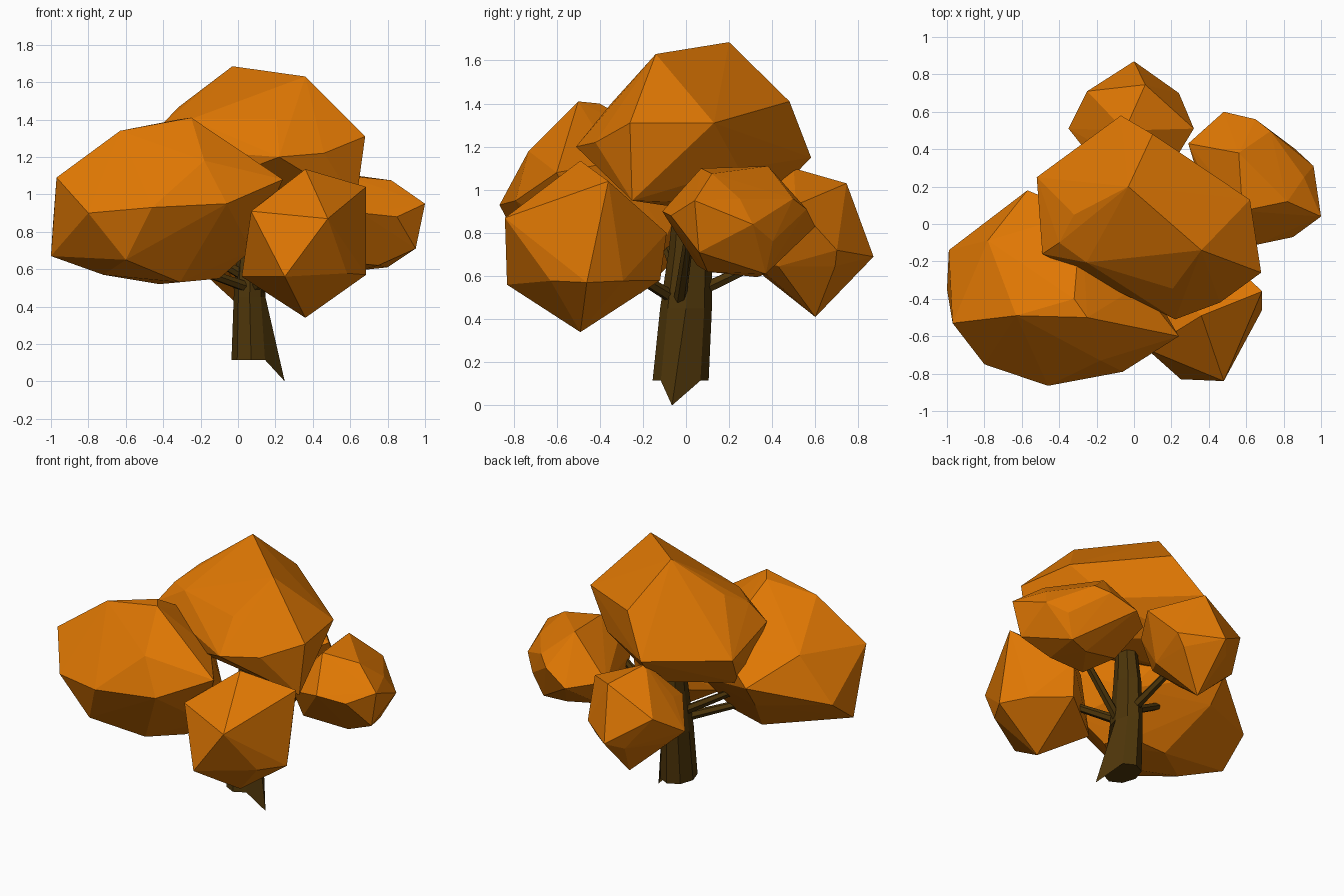
import bpy, bmesh, math
from mathutils import Vector


def material(name, rgb):
    m = bpy.data.materials.new(name)
    m.diffuse_color = (*rgb, 1)
    return m


LEAF = material("autumn_leaf", (0.74, 0.185, 0.001))
BARK = material("bark", (0.075, 0.036, 0.003))


def finish(name, bm, mat):
    bmesh.ops.recalc_face_normals(bm, faces=bm.faces)
    me = bpy.data.meshes.new(name)
    bm.to_mesh(me)
    bm.free()
    me.materials.append(mat)
    ob = bpy.data.objects.new(name, me)
    bpy.context.collection.objects.link(ob)
    return ob


def clump(name, centre, radii, corners):
    """Faceted leaf clump: a squashed icosphere pulled out to a few corners."""
    bm = bmesh.new()
    bmesh.ops.create_icosphere(bm, subdivisions=1, radius=1)
    for v in bm.verts:
        v.co = Vector(centre) + Vector([a * b for a, b in zip(v.co, radii)])
    for c in corners:
        bm.verts.new(c)
    bmesh.ops.delete(bm, geom=bm.edges[:], context='EDGES_FACES')
    bmesh.ops.convex_hull(bm, input=bm.verts[:])
    junk = [v for v in bm.verts if not v.link_faces]
    bmesh.ops.delete(bm, geom=junk, context='VERTS')
    return finish(name, bm, LEAF)


def limb(name, rings, sides):
    """Tapered faceted limb through (centre, rx, ry) rings."""
    bm = bmesh.new()
    loops = []
    pts = [Vector(r[0]) for r in rings]
    q = (pts[-1] - pts[0]).to_track_quat('Z', 'Y')
    for c, (_, rx, ry) in zip(pts, rings):
        ring = []
        for i in range(sides):
            a = math.tau * i / sides
            off = Vector((rx * math.cos(a), ry * math.sin(a), 0))
            ring.append(bm.verts.new(c + (off if name == "trunk" else q @ off)))
        loops.append(ring)
    for lo, hi in zip(loops, loops[1:]):
        for i in range(sides):
            j = (i + 1) % sides
            bm.faces.new((lo[i], lo[j], hi[j], hi[i]))
    bm.faces.new(loops[0])
    bm.faces.new(loops[-1])
    return finish(name, bm, BARK)


# Leaf clumps
clump("left_leaf_clump", (-0.42, -0.33, 0.96), (0.5, 0.46, 0.38), [
    (-0.46, -0.865, 0.93), (-0.80, -0.75, 0.90), (-0.06, -0.79, 0.95),
    (0.24, -0.60, 1.08), (-0.97, -0.53, 1.09), (-1.0, -0.35, 0.67),
    (-0.99, -0.14, 0.83), (-0.63, -0.49, 1.34), (-0.25, -0.50, 1.41),
    (-0.32, -0.40, 1.40), (-0.18, -0.73, 1.18), (-0.57, 0.18, 0.95),
    (-0.42, -0.21, 0.52), (-0.72, -0.44, 0.57), (-0.31, -0.54, 0.53),
    (-0.10, -0.40, 0.55), (-0.19, -0.24, 0.55), (0.07, -0.45, 0.70),
    (-0.60, -0.72, 0.65)])
clump("top_leaf_clump", (0.08, 0.02, 1.25), (0.46, 0.43, 0.34), [
    (-0.03, 0.20, 1.685), (0.36, -0.14, 1.63), (0.68, -0.26, 1.31),
    (0.22, -0.51, 1.20), (0.46, -0.42, 1.22), (0.62, 0.13, 1.31),
    (0.63, -0.25, 0.95), (-0.07, 0.58, 1.15), (0.10, 0.48, 1.41),
    (-0.52, 0.25, 1.15), (-0.49, -0.16, 1.25), (-0.32, 0.05, 1.465),
    (-0.40, -0.10, 1.38), (-0.46, 0.10, 0.93), (-0.04, 0.37, 0.93),
    (-0.49, 0.03, 1.03)])
clump("front_leaf_clump", (0.38, -0.46, 0.73), (0.28, 0.32, 0.34), [
    (0.36, -0.49, 1.135), (0.685, -0.36, 1.04), (0.48, -0.84, 0.87),
    (0.25, -0.83, 0.56), (0.685, -0.46, 0.57), (0.36, -0.49, 0.34),
    (0.07, -0.67, 0.91), (0.02, -0.40, 0.56), (0.38, -0.12, 0.58),
    (0.40, -0.09, 0.80)])
clump("right_leaf_clump", (0.65, 0.25, 0.86), (0.29, 0.29, 0.22), [
    (1.0, 0.04, 0.95), (0.96, 0.31, 0.84), (0.95, 0.06, 0.71),
    (0.85, -0.07, 0.88), (0.66, -0.11, 0.90), (0.65, 0.56, 0.91),
    (0.48, 0.60, 0.83), (0.80, 0.37, 0.61), (0.66, 0.33, 0.595),
    (0.82, 0.12, 1.075), (0.56, 0.38, 1.11), (0.58, 0.07, 1.10),
    (0.29, 0.43, 0.86), (0.43, -0.03, 0.84), (0.45, 0.05, 0.65),
    (0.75, 0.10, 0.62), (0.42, 0.32, 0.64)])
clump("back_leaf_clump", (-0.01, 0.56, 0.77), (0.27, 0.25, 0.28), [
    (0.0, 0.87, 0.69), (0.06, 0.745, 1.03), (-0.25, 0.71, 0.86),
    (0.24, 0.70, 0.72), (0.32, 0.51, 0.93), (-0.35, 0.51, 0.73),
    (0.0, 0.60, 0.41), (-0.05, 0.50, 1.10), (-0.05, 0.36, 0.60),
    (-0.20, 0.32, 0.87), (0.18, 0.28, 0.88), (0.08, 0.27, 0.70)])

# Trunk with one root pulled down to a point
trunk = limb("trunk", [((0.07, -0.025, 0.115), 0.105, 0.13),
                       ((0.062, 0.0, 0.45), 0.085, 0.12),
                       ((0.07, 0.02, 0.72), 0.075, 0.10),
                       ((0.08, 0.02, 1.0), 0.055, 0.07)], 8)
trunk.data.vertices[0].co = (0.25, -0.065, 0.0)

# Branches reaching into each clump
for side, start, end in [
        ("left", (0.06, -0.06, 0.50), (-0.28, -0.26, 0.62)),
        ("left_upper", (0.04, -0.02, 0.56), (-0.30, -0.10, 0.76)),
        ("front", (0.08, -0.06, 0.50), (0.28, -0.32, 0.66)),
        ("right", (0.10, -0.03, 0.48), (0.45, 0.02, 0.82)),
        ("back", (0.06, 0.08, 0.54), (0.02, 0.42, 0.70))]:
    limb(side + "_branch", [(start, 0.03, 0.03), (end, 0.022, 0.022)], 6)
